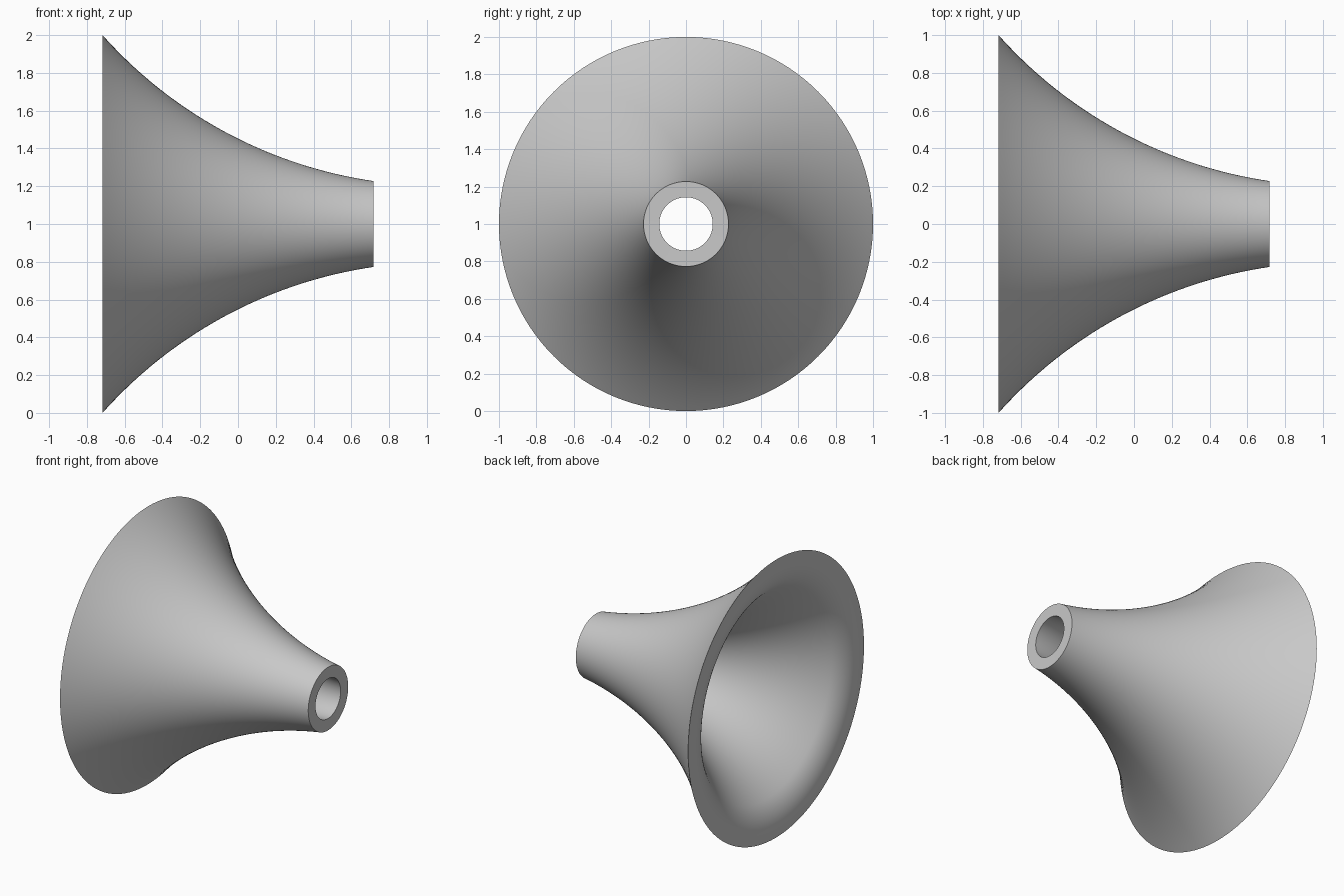
import bpy, bmesh, math

default_cube = bpy.data.objects.get("Cube")
if default_cube:
    bpy.data.objects.remove(default_cube, do_unlink=True)

HALF = 0.717           # half length along x
SIDES = 128

grey = bpy.data.materials.new("plain grey")
grey.use_nodes = True
colour = (0.58, 0.58, 0.58, 1)
grey.diffuse_color = colour
grey.node_tree.nodes["Principled BSDF"].inputs["Base Color"].default_value = colour


def arc(start, end, slope_start, slope_end, steps):
    """Points of a circular arc; slopes are degrees below the x axis."""
    a, b = math.radians(slope_start), math.radians(slope_end)
    radius = math.dist(start, end) / (2 * math.sin(abs(a - b) / 2))
    cx = start[0] + radius * math.sin(a)
    cr = start[1] + radius * math.cos(a)
    angles = [a + (b - a) * i / steps for i in range(steps + 1)]
    return [(cx - radius * math.sin(t), cr - radius * math.cos(t)) for t in angles]


# Closed wall section: outer flare, then inner bore and its rolled lip
section = arc((-HALF, 1), (HALF, 0.225), 48.3, 8.3, 40)
lip_end = (0.079 - HALF, 0.745)
section += arc((HALF, 0.143), lip_end, 1.9, 46, 40)
section += arc(lip_end, (-HALF, 0.94), 46, 90, 12)[1:]

# Revolve the section about the x axis
bm = bmesh.new()
rings = []
for s in range(SIDES):
    a = math.tau * s / SIDES
    rings.append([bm.verts.new((x, r * math.cos(a), 1 + r * math.sin(a)))
                  for x, r in section])
for s, ring in enumerate(rings):
    following = rings[(s + 1) % SIDES]
    for i in range(len(section)):
        j = (i + 1) % len(section)
        bm.faces.new((ring[i], ring[j], following[j], following[i]))
bmesh.ops.recalc_face_normals(bm, faces=bm.faces)
mesh = bpy.data.meshes.new("flared_horn")
bm.to_mesh(mesh)
bm.free()
mesh.materials.append(grey)
horn = bpy.data.objects.new("flared_horn", mesh)
bpy.context.collection.objects.link(horn)

# Smooth walls with crisp rims
bpy.ops.object.select_all(action="DESELECT")
horn.select_set(True)
bpy.context.view_layer.objects.active = horn
bpy.ops.object.shade_smooth_by_angle(angle=math.radians(30))
